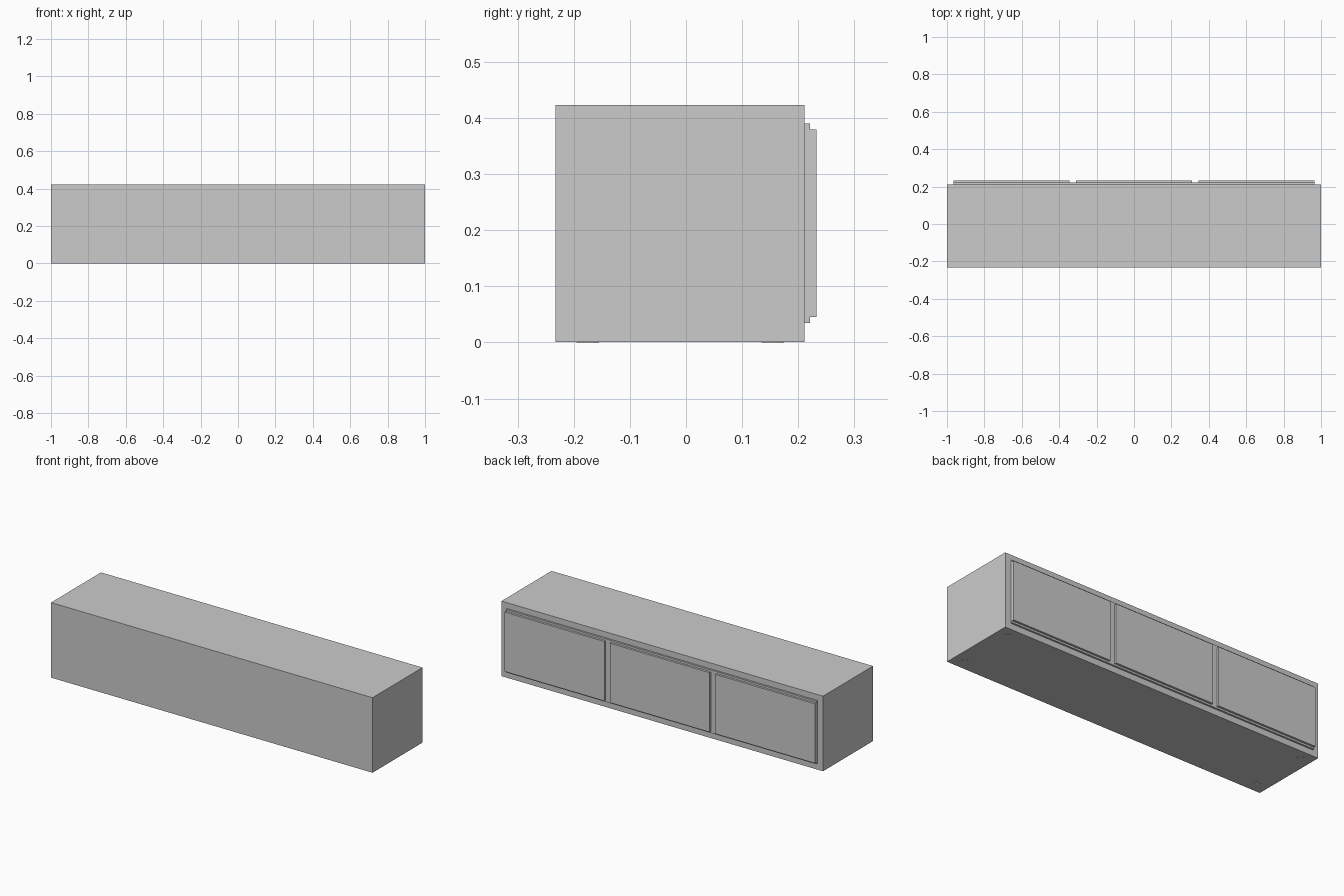
import bpy

if "Cube" in bpy.data.objects:
    bpy.data.objects.remove(bpy.data.objects["Cube"])


def box(name, x0, x1, y0, y1, z0, z1):
    bpy.ops.mesh.primitive_cube_add(
        size=1, location=((x0 + x1) / 2, (y0 + y1) / 2, (z0 + z1) / 2))
    ob = bpy.context.object
    ob.name = name
    ob.scale = (x1 - x0, y1 - y0, z1 - z0)
    bpy.ops.object.transform_apply(location=False, rotation=False, scale=True)
    return ob


# Long cabinet body
box("cabinet_body", -1, 1, -0.233, 0.211, 0.001, 0.423)

# Thin backing plate behind the doors
box("door_backing", -0.965, 0.965, 0.211, 0.221, 0.035, 0.39)

# Three equal door panels with narrow gaps
width, pitch = 0.62, 0.655
for i in (-1, 0, 1):
    c = i * pitch
    box(f"door_panel_{i + 2}", c - width / 2, c + width / 2, 0.221, 0.233, 0.045, 0.379)

# Small round foot pads, almost flush with the underside
for i, (x, y) in enumerate([(sx * 0.935, y) for sx in (-1, 1) for y in (-0.175, 0.155)]):
    bpy.ops.mesh.primitive_cylinder_add(vertices=24, radius=0.02, depth=0.004, location=(x, y, 0.002))
    bpy.context.object.name = f"foot_pad_{i + 1}"
    bpy.ops.object.shade_smooth_by_angle()
